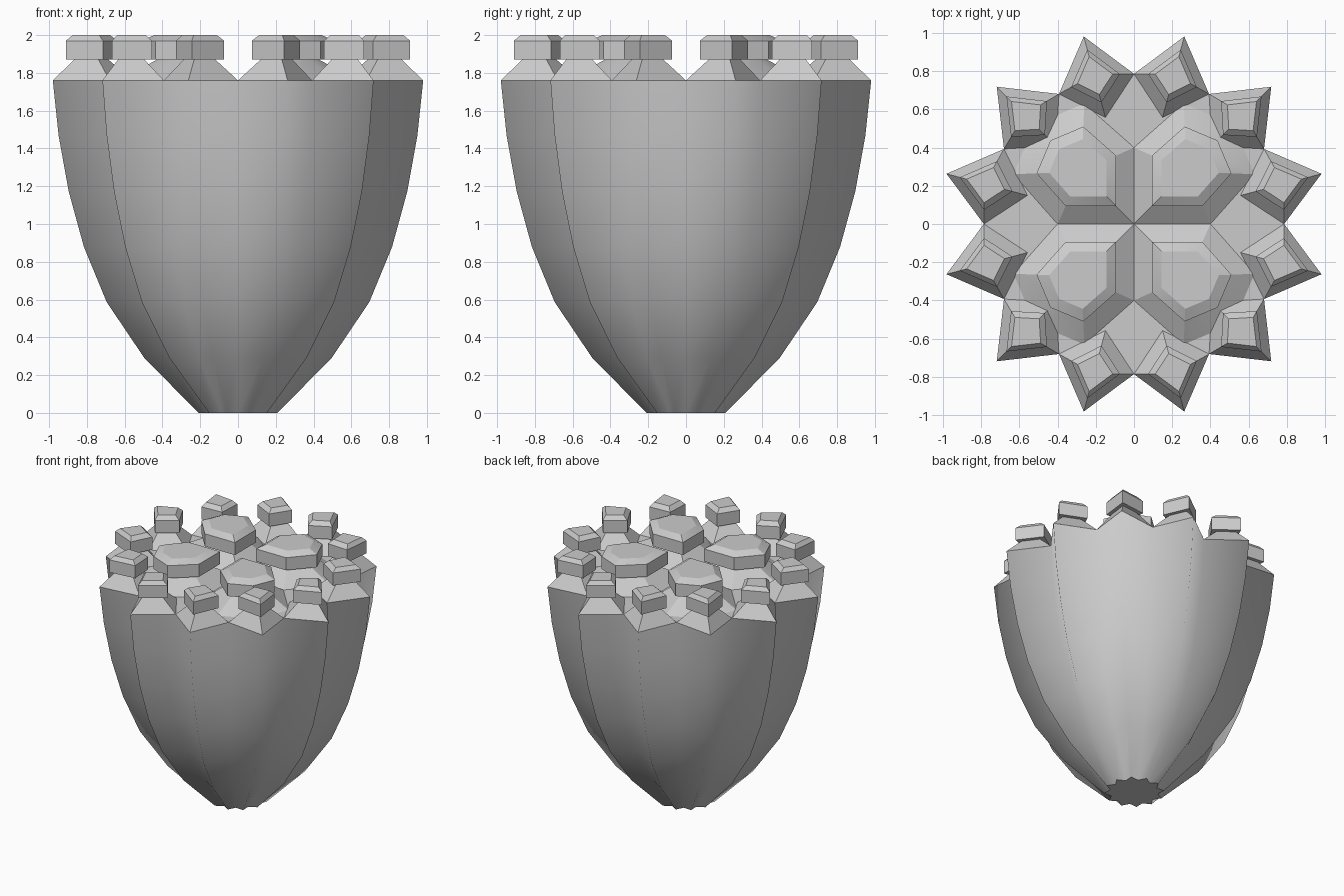
import bpy, bmesh
from math import sin, cos, pi, radians
from mathutils import Vector, Matrix

if "Cube" in bpy.data.objects:
    bpy.data.objects.remove(bpy.data.objects["Cube"])


def loft(name, rings, smooth_angle=None):
    """Skin a list of equal-length rings and cap both ends."""
    bm = bmesh.new()
    vs = [[bm.verts.new(p) for p in r] for r in rings]
    n = len(vs[0])
    for a, b in zip(vs, vs[1:]):
        for i in range(n):
            j = (i + 1) % n
            bm.faces.new((a[i], a[j], b[j], b[i])).smooth = True
    caps = [bm.faces.new(vs[0][::-1]), bm.faces.new(vs[-1])]
    bmesh.ops.recalc_face_normals(bm, faces=bm.faces)
    for f in caps:
        f.smooth = False
        for e in f.edges:
            e.smooth = False
    me = bpy.data.meshes.new(name)
    bm.to_mesh(me)
    bm.free()
    ob = bpy.data.objects.new(name, me)
    bpy.context.collection.objects.link(ob)
    if smooth_angle:
        bpy.context.view_layer.objects.active = ob
        ob.select_set(True)
        bpy.ops.object.shade_smooth_by_angle(angle=radians(smooth_angle))
        ob.select_set(False)
    return ob


def star(r, ratio, z):
    """Twelve-pointed star ring, points at 15, 45, 75... degrees."""
    return [Vector(((r if i % 2 else r * ratio) * cos(i * pi / 12),
                    (r if i % 2 else r * ratio) * sin(i * pi / 12), z))
            for i in range(24)]


def stud(name, cell, centre, knob, angle):
    """Tapered neck rising from its cell, then an overhanging bevelled knob."""
    rot = Matrix.Rotation(angle, 3, 'Z')
    c = Vector((*centre, 0))

    def ring(scale, z):
        out = []
        for p in cell:
            q = rot @ (c + (Vector((*p, 0)) - c) * scale)
            q.z = z
            out.append(q)
        return out
    loft(name, [ring(1, 1.76), ring(knob * 0.66, 1.87), ring(knob, 1.87),
                ring(knob, 1.97), ring(knob * 0.72, 2.0)], 25)


# Fluted cup body
profile = [(0.217, 0.0), (0.515, 0.293), (0.72, 0.587), (0.845, 0.88),
           (0.928, 1.173), (0.983, 1.467), (1.015, 1.76)]
loft("cup_body", [star(r, 0.80 - 0.027 * z / 1.76, z) for r, z in profile])

# Outer ring of kite-shaped studs, one per star point
w = (0.785 * cos(pi / 12), 0.785 * sin(pi / 12))
kite = [(1.015, 0), w, (0.577, 0), (w[0], -w[1])]
for k in range(12):
    stud(f"rim_stud_{k + 1}", kite, (0.81, 0), 0.65, radians(15 + 30 * k))

# Four large hexagonal studs in the middle
hexa = [(0.0, 0.0), (0.40, 0.0), (0.63, 0.26), (0.52, 0.52), (0.26, 0.63), (0.0, 0.40)]
for k in range(4):
    stud(f"centre_stud_{k + 1}", hexa, (0.275, 0.275), 0.66, k * pi / 2)
